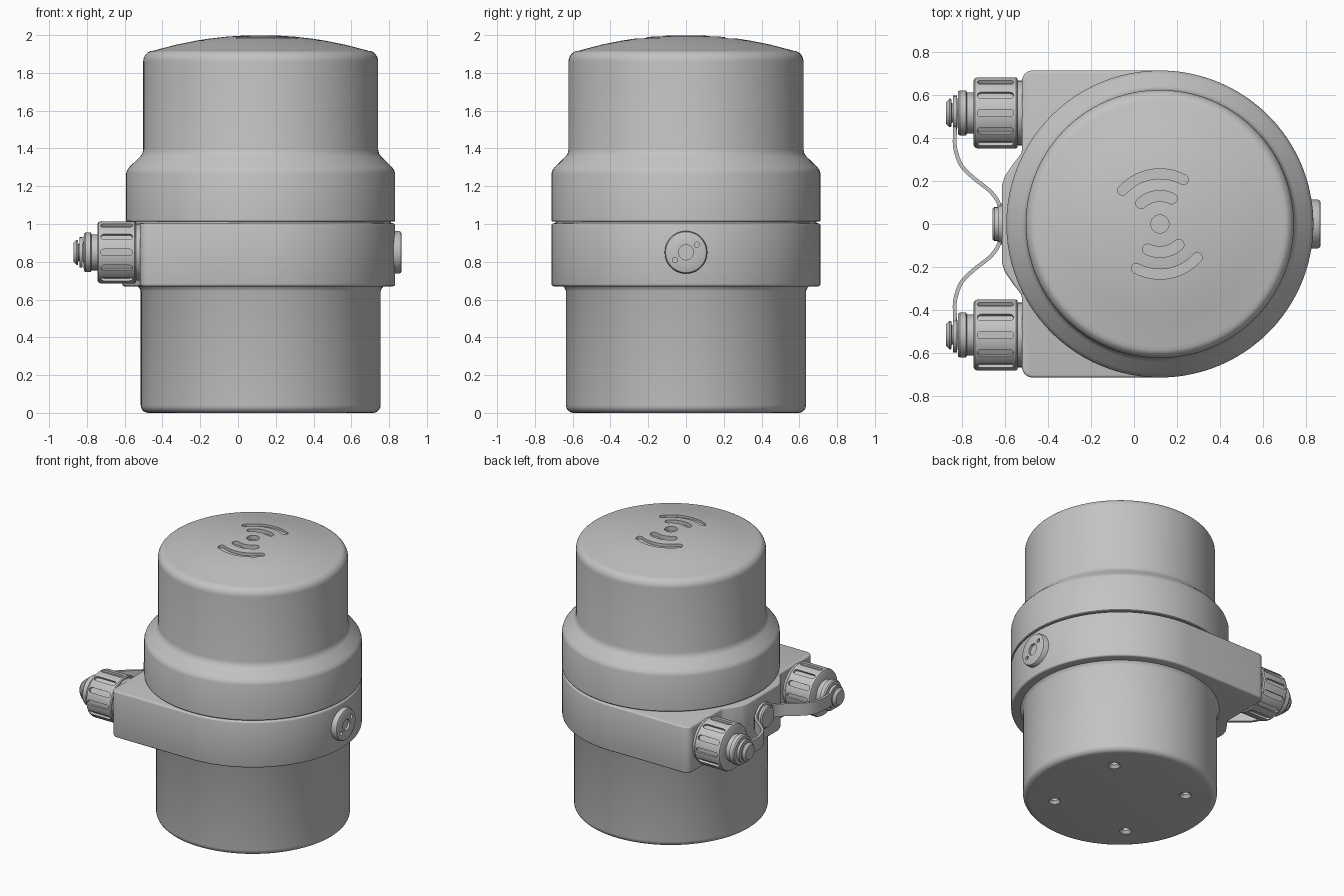
import bpy, bmesh, math
from math import sin, cos, pi, radians
from mathutils import Matrix, Vector

if "Cube" in bpy.data.objects:
    bpy.data.objects.remove(bpy.data.objects["Cube"], do_unlink=True)

GREY = (0.55, 0.55, 0.55, 1)
mat = bpy.data.materials.new("light grey")
mat.use_nodes = True
mat.diffuse_color = GREY
mat.node_tree.nodes["Principled BSDF"].inputs["Base Color"].default_value = GREY

CX = 0.12       # body axis
MID = 0.85      # height of the side fittings
RIM = 0.712     # widest body radius


def make(name, bm):
    bmesh.ops.recalc_face_normals(bm, faces=bm.faces)
    mesh = bpy.data.meshes.new(name)
    bm.to_mesh(mesh)
    bm.free()
    mesh.materials.append(mat)
    ob = bpy.data.objects.new(name, mesh)
    bpy.context.collection.objects.link(ob)
    return ob


def add_lathe(bm, profile, steps, matrix=Matrix()):
    """Revolve (radius, height) points about z, then place the result."""
    part = bmesh.new()
    vs = [part.verts.new((r, 0, h)) for r, h in profile]
    es = [part.edges.new(p) for p in zip(vs, vs[1:])]
    bmesh.ops.spin(part, geom=vs + es, cent=(0, 0, 0), axis=(0, 0, 1),
                   angle=2 * pi, steps=steps)
    bmesh.ops.remove_doubles(part, verts=part.verts, dist=0.0002)
    merge(bm, part, matrix)


def add_prism(bm, outline, low, high, matrix=Matrix()):
    part = bmesh.new()
    face = part.faces.new([part.verts.new((x, y, low)) for x, y in outline])
    ext = bmesh.ops.extrude_face_region(part, geom=[face])["geom"]
    top = [v for v in ext if isinstance(v, bmesh.types.BMVert)]
    bmesh.ops.translate(part, verts=top, vec=(0, 0, high - low))
    merge(bm, part, matrix)


def merge(bm, part, matrix):
    bmesh.ops.transform(part, matrix=matrix, verts=part.verts)
    tmp = bpy.data.meshes.new("tmp")
    part.to_mesh(tmp)
    part.free()
    bm.from_mesh(tmp)
    bpy.data.meshes.remove(tmp)


def lathe(name, profile, steps, matrix):
    bm = bmesh.new()
    add_lathe(bm, profile, steps, matrix)
    return make(name, bm)


def finish(ob, cutter_bm=None, bevel=0):
    """Cut and bevel the part, bake the result and smooth it."""
    cutter = None
    if cutter_bm:
        cutter = make("cutter", cutter_bm)
        cutter.hide_render = True
        mod = ob.modifiers.new("cut", "BOOLEAN")
        mod.object, mod.operation, mod.solver = cutter, "DIFFERENCE", "EXACT"
    if bevel:
        mod = ob.modifiers.new("bevel", "BEVEL")
        mod.width, mod.segments, mod.limit_method = bevel, 3, "ANGLE"
        mod.angle_limit = radians(25)
    deps = bpy.context.evaluated_depsgraph_get()
    baked = bpy.data.meshes.new_from_object(ob.evaluated_get(deps))
    ob.modifiers.clear()
    ob.data = baked
    if cutter:
        bpy.data.objects.remove(cutter, do_unlink=True)
    bpy.ops.object.select_all(action="DESELECT")
    ob.select_set(True)
    bpy.context.view_layer.objects.active = ob
    bpy.ops.object.shade_smooth_by_angle(angle=radians(32))
    return ob


def arc(cx, cy, r, a0, a1, n):
    step = radians(a1 - a0) / n
    return [(cx + r * cos(radians(a0) + i * step),
             cy + r * sin(radians(a0) + i * step)) for i in range(n + 1)]


def along_x(sign, x, y, z):
    """Turn the lathe axis to +x or -x."""
    return Matrix.Translation((x, y, z)) @ Matrix.Rotation(sign * pi / 2, 4, "Y")


axis = Matrix.Translation((CX, 0, 0))

# Lower housing with four countersunk mounting holes
base = lathe("lower_housing", [(0, 0)] + arc(0.595, 0.04, 0.04, -90, 0, 5)
             + [(0.635, 0.645), (0.642, 0.66), (0.655, 0.675), (0.655, 0.8), (0, 0.8)],
             96, axis)
holes = bmesh.new()
for k in range(4):
    a = pi / 4 + k * pi / 2
    add_lathe(holes, [(0, -0.02), (0.05, -0.02), (0.04, 0), (0.024, 0.02),
                      (0.024, 0.08), (0, 0.08)], 20,
              Matrix.Translation((CX + 0.43 * cos(a), 0.43 * sin(a), 0)))
finish(base, holes)

# Collar: round in front, square shoulders behind, bracket between them
half = arc(CX, 0, RIM, 0, 90, 36) + arc(-0.47, RIM - 0.05, 0.05, 90, 180, 6) + [
    (-0.52, 0.33), (-0.56, 0.28), (-0.6, 0.22), (-0.613, 0.18)]
outline = half + [(x, -y) for x, y in reversed(half[1:])]
bm = bmesh.new()
add_prism(bm, outline, 0.67, 1.004)
finish(make("collar", bm), bevel=0.012)

# Upper housing: skirt, sloping shoulder, barrel and shallow dome
SPHERE = 2.0
dome = [(r, 2.0 - SPHERE + math.sqrt(SPHERE ** 2 - r ** 2))
        for r in (0.57, 0.45, 0.34, 0.28, 0.18, 0.08, 0)]
cap = lathe("upper_housing",
            [(0, 0.95), (0.69, 0.95), (0.69, 1.012), (RIM - 0.004, 1.012),
             (RIM, 1.017), (RIM, 1.27), (0.707, 1.285), (0.695, 1.302),
             (0.64, 1.355), (0.627, 1.372), (0.622, 1.395)]
            + arc(0.562, 1.86, 0.06, 0, 65, 6) + dome, 96, axis)
signal = bmesh.new()
FLOOR, ABOVE = 1.968, 2.1
add_prism(signal, arc(0, 0, 0.042, 0, 345, 23), FLOOR, ABOVE, axis)
for turn in (0, 180):
    for r, w, a0, a1 in ((0.13, 0.025, 65, 132), (0.233, 0.023, 62, 138)):
        a0, a1 = a0 + turn, a1 + turn
        e0 = (r * cos(radians(a0)), r * sin(radians(a0)))
        e1 = (r * cos(radians(a1)), r * sin(radians(a1)))
        slot = (arc(0, 0, r + w, a0, a1, 16) + arc(*e1, w, a1, a1 + 180, 8)[1:-1]
                + arc(0, 0, r - w, a1, a0, 16) + arc(*e0, w, a0 + 180, a0 + 360, 8)[1:-1])
        add_prism(signal, slot, FLOOR, ABOVE, axis)
finish(cap, signal)

# Round vent plug opposite the connectors
plug = lathe("vent_plug", [(0, -0.05), (0.113, -0.05), (0.113, 0.03), (0.108, 0.04),
                           (0.1, 0.044), (0, 0.044)], 48, along_x(1, 0.822, 0, MID))
pits = bmesh.new()
for y, z, r in ((0, 0, 0.04), (0.058, 0.04, 0.014), (-0.058, -0.04, 0.014)):
    add_lathe(pits, [(0, 0), (r, 0), (r, 0.1), (0, 0.1)], 24,
              along_x(1, 0.85, y, MID + z))
finish(plug, pits)

# Central tether bolt and its eyelet
bolt = along_x(-1, 0, 0, MID)
finish(lathe("tether_eyelet", [(0, 0.6), (0.095, 0.6), (0.095, 0.63), (0, 0.63)], 32, bolt))
finish(lathe("tether_bolt", [(0, 0.6), (0.078, 0.6), (0.078, 0.648), (0.07, 0.656),
                             (0, 0.656)], 32, bolt))

# Two capped connectors with ribbed nuts and tether straps
NUT = 0.165
for side, s in (("left", -1), ("right", 1)):
    y = 0.515 * s
    place = along_x(-1, 0, y, MID)
    finish(lathe(side + "_flange", [(0, 0.48), (0.15, 0.48), (0.15, 0.55), (0, 0.55)],
                 40, place))
    nut = lathe(side + "_nut", [(0, 0.54), (0.158, 0.54), (NUT, 0.547), (NUT, 0.725),
                                (0.16, 0.738), (0.148, 0.745), (0, 0.745)], 72, place)
    grooves = bmesh.new()
    capsule = arc(-0.575, 0, 0.017, -90, 90, 6) + arc(-0.71, 0, 0.017, 90, 270, 6)
    for k in range(12):
        add_prism(grooves, capsule, NUT - 0.016, NUT + 0.05,
                  Matrix.Translation((0, y, MID)) @ Matrix.Rotation(k * pi / 6, 4, "X"))
    finish(nut, grooves)
    finish(lathe(side + "_dust_cap",
                 [(0, 0.73), (0.095, 0.73), (0.095, 0.775), (0.105, 0.78), (0.105, 0.808),
                  (0.098, 0.816), (0.06, 0.818), (0.045, 0.822), (0.045, 0.845),
                  (0.066, 0.848), (0.066, 0.856), (0.05, 0.872), (0, 0.872)], 40, place))
    finish(lathe(side + "_strap_ring", [(0, 0.822), (0.08, 0.822), (0.08, 0.84), (0, 0.84)],
                 32, place))
    # Ribbon strap: smooth path thickened to a thin outline
    ctrl = [Vector(p) for p in ((-0.622, 0.02), (-0.625, 0.09), (-0.665, 0.15), (-0.74, 0.21),
                                (-0.8, 0.27), (-0.829, 0.35), (-0.831, 0.42), (-0.831, 0.5))]
    path = []
    for i in range(len(ctrl) - 1):
        a, b, c, d = (ctrl[max(0, min(j, len(ctrl) - 1))] for j in range(i - 1, i + 3))
        for t in (0, 0.25, 0.5, 0.75):
            path.append(b + (c - a) * t / 2 + (2 * a - 5 * b + 4 * c - d) * t * t / 2
                        + (3 * b - a - 3 * c + d) * t ** 3 / 2)
    path.append(ctrl[-1])
    inner, outer = [], []
    for i, p in enumerate(path):
        t = (path[min(i + 1, len(path) - 1)] - path[max(i - 1, 0)]).normalized()
        n = Vector((-t.y, t.x)) * 0.009
        inner.append((p.x + n.x, (p.y + n.y) * s))
        outer.append((p.x - n.x, (p.y - n.y) * s))
    bm = bmesh.new()
    add_prism(bm, inner + outer[::-1], MID - 0.045, MID + 0.045)
    finish(make(side + "_strap", bm))
